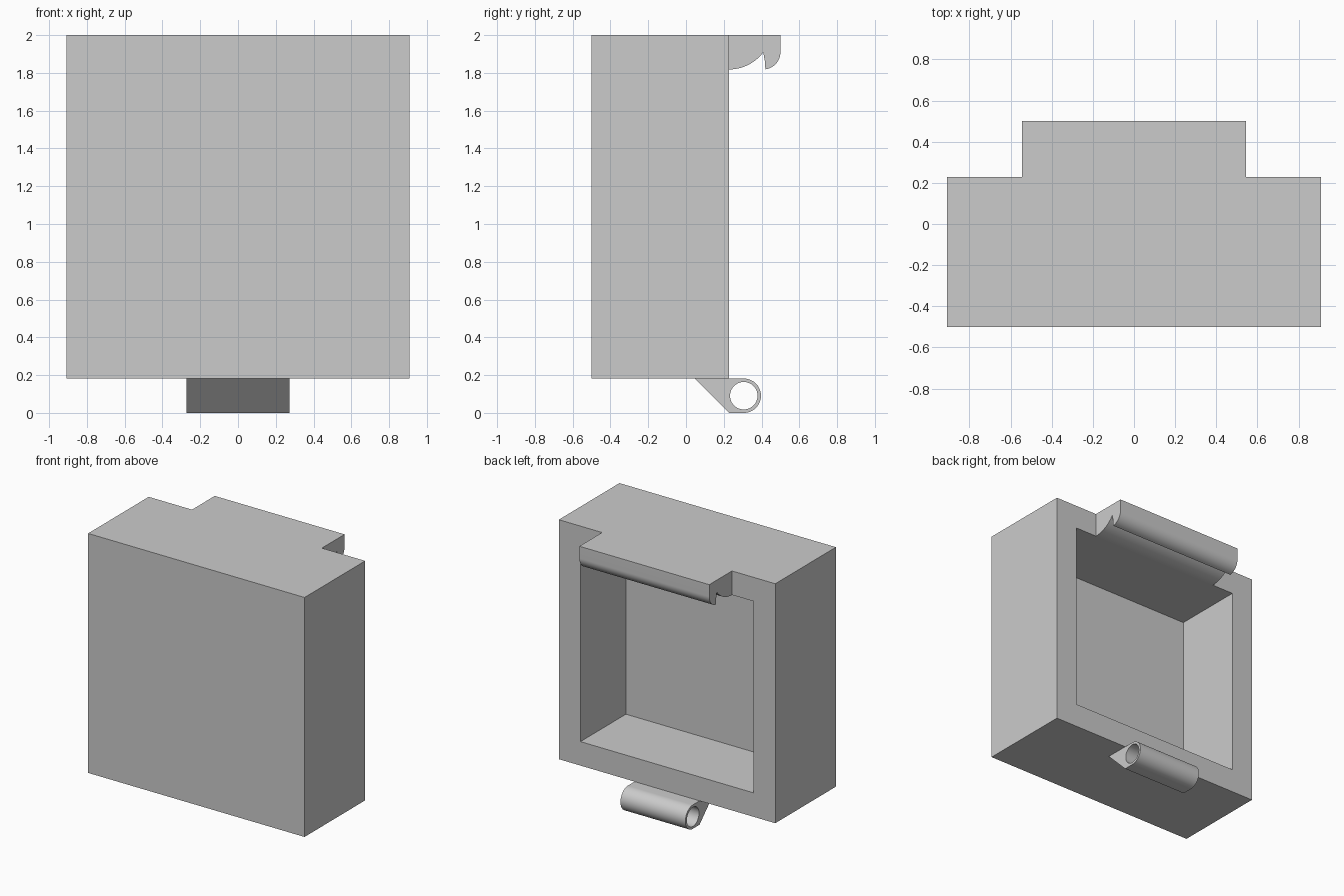
import bpy, bmesh
from math import sin, cos, pi, radians

if "Cube" in bpy.data.objects:
    bpy.data.objects.remove(bpy.data.objects["Cube"], do_unlink=True)

U = 2 / 11             # wall thickness, the module all parts share
BACK = -0.5 + 4 * U    # plane of the open back
BASE = U               # underside of the box

grey = bpy.data.materials.new("light grey")
grey.use_nodes = True
grey.diffuse_color = (0.6, 0.6, 0.6, 1)
grey.node_tree.nodes["Principled BSDF"].inputs["Base Color"].default_value = (0.6, 0.6, 0.6, 1)


def finish(bm, name, smooth=False):
    bmesh.ops.recalc_face_normals(bm, faces=bm.faces)
    mesh = bpy.data.meshes.new(name)
    bm.to_mesh(mesh)
    bm.free()
    mesh.materials.append(grey)
    obj = bpy.data.objects.new(name, mesh)
    bpy.context.collection.objects.link(obj)
    if smooth:
        bpy.ops.object.select_all(action='DESELECT')
        obj.select_set(True)
        bpy.context.view_layer.objects.active = obj
        bpy.ops.object.shade_smooth_by_angle(angle=radians(30))


def arc(cy, cz, r, start, end, n):
    angles = [radians(start + (end - start) * i / n) for i in range(n + 1)]
    return [(cy + r * cos(a), cz + r * sin(a)) for a in angles]


def extrude_profile(name, loops, width):
    """Fill (y, z) outlines, holes included, and sweep them across x."""
    bm = bmesh.new()
    for loop in loops:
        verts = [bm.verts.new((-width / 2, y, z)) for y, z in loop]
        for a, b in zip(verts, verts[1:] + verts[:1]):
            bm.edges.new((a, b))
    bmesh.ops.triangle_fill(bm, edges=bm.edges[:], use_beauty=True, normal=(-1, 0, 0))
    swept = bmesh.ops.extrude_face_region(bm, geom=bm.faces[:], use_keep_orig=True)
    moved = [v for v in swept["geom"] if isinstance(v, bmesh.types.BMVert)]
    bmesh.ops.translate(bm, verts=moved, vec=(width, 0, 0))
    finish(bm, name, smooth=True)


# Open box: the back face is inset to leave a rim, then extruded inwards
bm = bmesh.new()
bmesh.ops.create_cube(bm, size=1)
bmesh.ops.scale(bm, verts=bm.verts, vec=(10 * U, 4 * U, 10 * U))
bmesh.ops.translate(bm, verts=bm.verts, vec=(0, BACK - 2 * U, BASE + 5 * U))
bm.normal_update()
back = max(bm.faces, key=lambda f: f.normal.y)
bmesh.ops.inset_region(bm, faces=[back], thickness=U, use_even_offset=True)
floor = bmesh.ops.extrude_discrete_faces(bm, faces=[back])["faces"][0]
bmesh.ops.translate(bm, verts=floor.verts[:], vec=(0, -3 * U, 0))
finish(bm, "box_shell")

# Latch hook: a curved underside rising to a notch, then a rounded lip
peak_y, peak_z = BACK + U, 2 - U / 2
sweep_r = 1.25 * U
hook = [(BACK, 2)]
hook += arc(BACK, 2 - U + sweep_r, sweep_r, -90, -36.87, 16)
hook += [(peak_y + 0.008, peak_z - 0.045)]
hook += arc(peak_y, peak_z, U / 2, -83, 0, 16)
hook += [(0.5, 2)]
extrude_profile("latch_hook", [hook], 6 * U)

# Hinge knuckle: a sloped bracket ending in a round barrel with a pin hole
pin_y, pin_z = 0.306, U / 2
bracket = [(BACK - U, BASE), (BACK, 0)] + arc(pin_y, pin_z, U / 2, -90, 90, 32)
pin_hole = arc(pin_y, pin_z, 0.4 * U, 0, 360, 48)[:-1]
extrude_profile("hinge_knuckle", [bracket, pin_hole], 3 * U)
